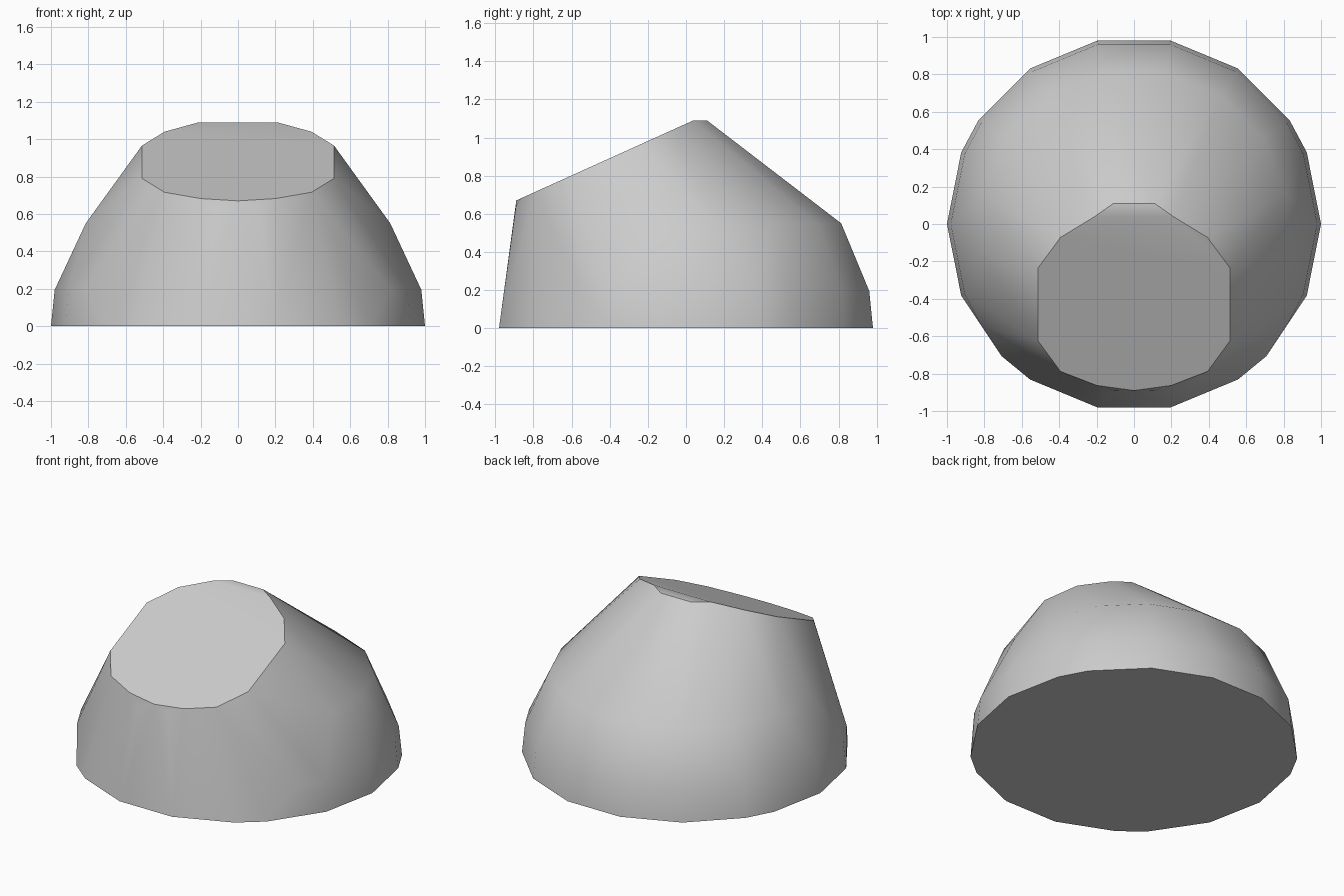
import bpy, bmesh, math
from math import sin, cos, radians

if "Cube" in bpy.data.objects:
    bpy.data.objects.remove(bpy.data.objects["Cube"])

points = []

def mirrored(x, y, z):
    points.append((x, y, z))
    if abs(x) > 1e-4:
        points.append((-x, y, z))

def ring(radius, z, angles):
    for a in angles:
        mirrored(radius * cos(radians(a)), radius * sin(radians(a)), z)

# Round footprint and the two faceted dome rings above it
ring(1.0, 0.0, [-78.75, -56.25, -45, -22.5, 0, 22.5, 33.75, 56.25, 78.75])
ring(0.98, 0.195, [-33.75, -22.5, 0, 22.5, 33.75, 56.25, 78.75])
ring(0.83, 0.55, [-33.75, -11.25, 11.25, 33.75, 56.25, 78.75])

# Round sloping face, tilted towards the front
tilt = math.atan2(0.42, 0.93)
for a in (67.5, 45, 22.5, -22.5, -45, -67.5, -90):
    u, v = 0.556 * cos(radians(a)), 0.556 * sin(radians(a))
    if a == -90:
        u, v = 0.0, -0.505
    elif a == -67.5:
        u, v = 0.2, -0.475
    mirrored(u, -0.43 + v * cos(tilt), 0.878 + v * sin(tilt))

# Short level crest behind the sloping face, and the flat front panel top
mirrored(0.11, 0.11, 1.09)
mirrored(0.11, -0.892, 0.64)

# Skin the rings into one faceted solid
bm = bmesh.new()
for p in points:
    bm.verts.new(p)
hull = bmesh.ops.convex_hull(bm, input=bm.verts[:])
junk = {g for g in hull["geom_interior"] + hull["geom_unused"]
        if isinstance(g, bmesh.types.BMVert)}
bmesh.ops.delete(bm, geom=list(junk), context='VERTS')
bmesh.ops.dissolve_limit(bm, angle_limit=radians(1), verts=bm.verts[:], edges=bm.edges[:])
bmesh.ops.recalc_face_normals(bm, faces=bm.faces[:])

mesh = bpy.data.meshes.new("sloped_dome")
bm.to_mesh(mesh)
bm.free()
dome = bpy.data.objects.new("sloped_dome", mesh)
bpy.context.collection.objects.link(dome)
bpy.context.view_layer.objects.active = dome
dome.select_set(True)
bpy.ops.object.shade_smooth_by_angle(angle=radians(30))
